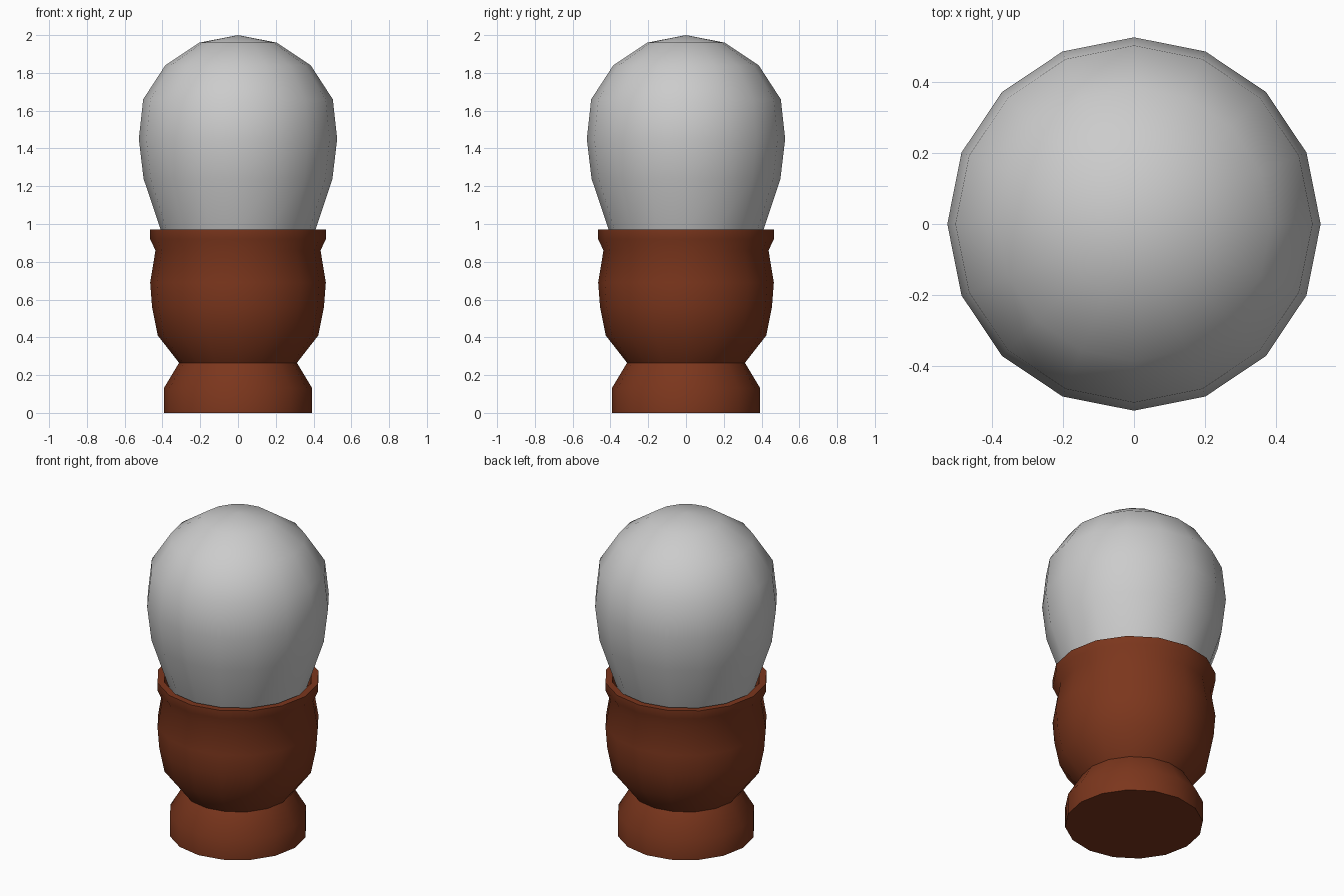
import bpy, bmesh
from math import cos, sin, pi

if "Cube" in bpy.data.objects:
    bpy.data.objects.remove(bpy.data.objects["Cube"])

SIDES = 16


def lathe(name, profile, color=None, angle=60):
    """Revolve (radius, z) points around z; radius 0 makes a pole."""
    bm = bmesh.new()
    rings = []
    for r, z in profile:
        if r == 0:
            rings.append([bm.verts.new((0, 0, z))] * SIDES)
        else:
            rings.append([bm.verts.new((r * cos(2 * pi * i / SIDES),
                                        r * sin(2 * pi * i / SIDES), z))
                          for i in range(SIDES)])
    for a, b in zip(rings, rings[1:]):
        for i in range(SIDES):
            j = (i + 1) % SIDES
            bm.faces.new(dict.fromkeys((a[i], a[j], b[j], b[i])))
    bmesh.ops.recalc_face_normals(bm, faces=bm.faces)
    mesh = bpy.data.meshes.new(name)
    bm.to_mesh(mesh)
    bm.free()
    obj = bpy.data.objects.new(name, mesh)
    bpy.context.collection.objects.link(obj)
    if color:
        mat = bpy.data.materials.new(name + "_material")
        mat.diffuse_color = color
        mat.use_nodes = True
        mat.node_tree.nodes["Principled BSDF"].inputs["Base Color"].default_value = mat.diffuse_color
        mesh.materials.append(mat)
    bpy.ops.object.select_all(action='DESELECT')
    obj.select_set(True)
    bpy.context.view_layer.objects.active = obj
    bpy.ops.object.shade_smooth_by_angle(angle=angle * pi / 180)
    return obj


# Waisted pot with a closed base, raised lip and a flat rim around the bulb
lathe("pot", [(0, 0), (0.393, 0), (0.393, 0.13), (0.312, 0.265), (0.425, 0.41),
              (0.455, 0.56), (0.465, 0.69), (0.437, 0.86), (0.465, 0.92),
              (0.465, 0.97), (0.425, 0.97), (0.405, 0.88)],
      (0.20, 0.037, 0.012, 1))

# Egg-shaped bulb tapering down into the pot
lathe("bulb", [(0, 0.86), (0.37, 0.86), (0.41, 0.97), (0.5, 1.24), (0.525, 1.45),
               (0.502, 1.66), (0.385, 1.84), (0.205, 1.96), (0, 2.0)])
